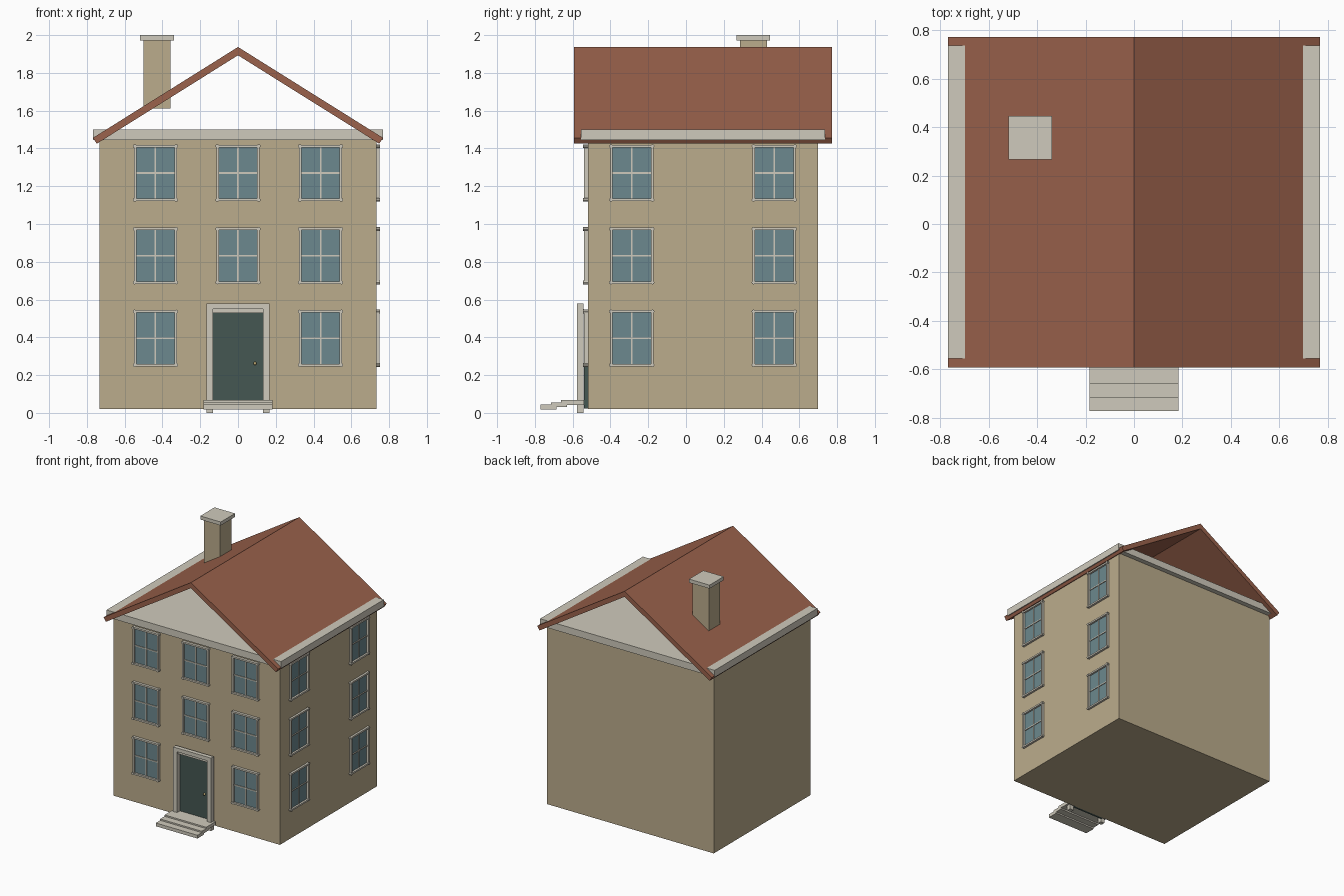
import bpy
import bmesh
from math import pi
from mathutils import Matrix, Vector

cube = bpy.data.objects.get("Cube")
if cube:
    bpy.data.objects.remove(cube, do_unlink=True)


def material(name, rgb):
    """Flat material from 0-255 display values, stored as linear."""
    lin = [(c / 255 / 12.92) if c < 11 else ((c / 255 + 0.055) / 1.055) ** 2.4 for c in rgb]
    mat = bpy.data.materials.new(name)
    mat.use_nodes = True
    mat.diffuse_color = (*lin, 1)
    bsdf = next(n for n in mat.node_tree.nodes if n.type == 'BSDF_PRINCIPLED')
    bsdf.inputs["Base Color"].default_value = (*lin, 1)
    return mat


WALL = material("tan wall", (187, 172, 140))
ROOF = material("red brown roof", (155, 98, 76))
TRIM = material("pale stone trim", (207, 202, 188))
GLASS = material("blue grey glass", (108, 136, 142))
DOOR = material("dark green door", (69, 87, 82))
BRASS = material("brass", (196, 176, 120))


def add_box(bm, x, y, z, mat_index=0):
    """Add a box spanning the (low, high) pairs x, y and z."""
    size = Vector((x[1] - x[0], y[1] - y[0], z[1] - z[0]))
    mid = Vector((sum(x), sum(y), sum(z))) / 2
    made = bmesh.ops.create_cube(bm, size=1, matrix=Matrix.Translation(mid) @ Matrix.Diagonal((*size, 1)))
    for f in {f for v in made["verts"] for f in v.link_faces}:
        f.material_index = mat_index


def finish(name, bm, *mats):
    bmesh.ops.recalc_face_normals(bm, faces=bm.faces)
    mesh = bpy.data.meshes.new(name)
    bm.to_mesh(mesh)
    bm.free()
    for m in mats:
        mesh.materials.append(m)
    return place(name, mesh)


def place(name, mesh, location=(0, 0, 0), turn=0):
    obj = bpy.data.objects.new(name, mesh)
    obj.location = location
    obj.rotation_euler.z = turn
    bpy.context.collection.objects.link(obj)
    return obj


def boxes(name, mat, *spans):
    bm = bmesh.new()
    for s in spans:
        add_box(bm, *s)
    return finish(name, bm, mat)


# Main walls and the projecting attic floor
FRONT, SIDE = -0.52, 0.733
boxes("walls", WALL, ((-SIDE, SIDE), (FRONT, 0.698), (0.02, 1.45)))
boxes("attic_floor", TRIM, ((-0.768, 0.768), (-0.555, 0.737), (1.445, 1.5)))

# Open gabled roof: chevron section pushed along its length
section = [(0, 1.937), (0.768, 1.456), (0.748, 1.425), (0, 1.893), (-0.748, 1.425), (-0.768, 1.456)]
bm = bmesh.new()
rings = [[bm.verts.new((x, y, z)) for x, z in section] for y in (-0.592, 0.772)]
n = len(section)
for i in range(n):
    j = (i + 1) % n
    bm.faces.new((rings[0][i], rings[0][j], rings[1][j], rings[1][i]))
for a in rings:
    bm.faces.new(a[:4])
    bm.faces.new((a[0], a[3], a[4], a[5]))
finish("roof", bm, ROOF)

# Chimney
boxes("chimney", WALL, ((-0.5, -0.358), (0.286, 0.428), (1.612, 1.975)))
boxes("chimney_cap", TRIM, ((-0.519, -0.339), (0.267, 0.446), (1.972, 2.0)))

# Door, surround and knob
boxes("door", DOOR, ((-0.135, 0.135), (-0.541, FRONT + 0.01), (0.022, 0.535)))
depth = (-0.577, -0.543)
boxes("door_surround", TRIM,
      ((-0.167, -0.132), depth, (0, 0.55)),
      ((0.132, 0.167), depth, (0, 0.55)),
      ((-0.167, 0.167), depth, (0.55, 0.58)),
      ((-0.132, 0.132), (-0.565, -0.541), (0.53, 0.55)))
bm = bmesh.new()
bmesh.ops.create_uvsphere(bm, u_segments=12, v_segments=8, radius=0.009,
                          matrix=Matrix.Translation((0.09, -0.55, 0.262)))
for f in bm.faces:
    f.smooth = True
finish("door_knob", bm, BRASS)

# Three thin overlapping treads
bm = bmesh.new()
for i in range(3):
    y = -0.771 + i * 0.055
    z = 0.019 + i * 0.011
    back = y + 0.085 if i < 2 else -0.541
    add_box(bm, (-0.183, 0.183), (y, back), (z, z + 0.026))
finish("steps", bm, TRIM)

# Window template facing -y: glass pane, frame, glazing bars, corner bosses
W, H, BAR = 0.104, 0.136, 0.013
bm = bmesh.new()
add_box(bm, (-W, W), (-0.006, 0.004), (-H, H), 1)
add_box(bm, (-0.004, 0.004), (-0.012, 0), (-H, H))
add_box(bm, (-W, W), (-0.012, 0), (-0.004, 0.004))
for s in (-1, 1):
    side = sorted((s * (W - 0.003), s * (W + BAR - 0.003)))
    rail = sorted((s * H, s * (H + BAR)))
    add_box(bm, side, (-0.02, 0.002), (-H, H))
    add_box(bm, (-W - 0.011, W + 0.011), (-0.021, 0.002), rail)
    for t in (-1, 1):
        spot = Matrix.Translation((s * (W + 0.006), -0.012, t * (H + 0.006)))
        bmesh.ops.create_cone(bm, cap_ends=True, segments=8, radius1=0.01, radius2=0.01,
                              depth=0.024, matrix=spot @ Matrix.Rotation(pi / 2, 4, 'X'))
window = finish("front_window", bm, TRIM, GLASS)
mesh = window.data
bpy.data.objects.remove(window)

# Windows on the front and on the left side, three floors each
for floor, z in enumerate((0.395, 0.832, 1.27)):
    for x in (-0.437, 0, 0.437):
        if floor or x:
            place("front_window", mesh, (x, FRONT, z))
    for y in (-0.287, 0.467):
        place("side_window", mesh, (SIDE - 0.004, y, z), pi / 2)
